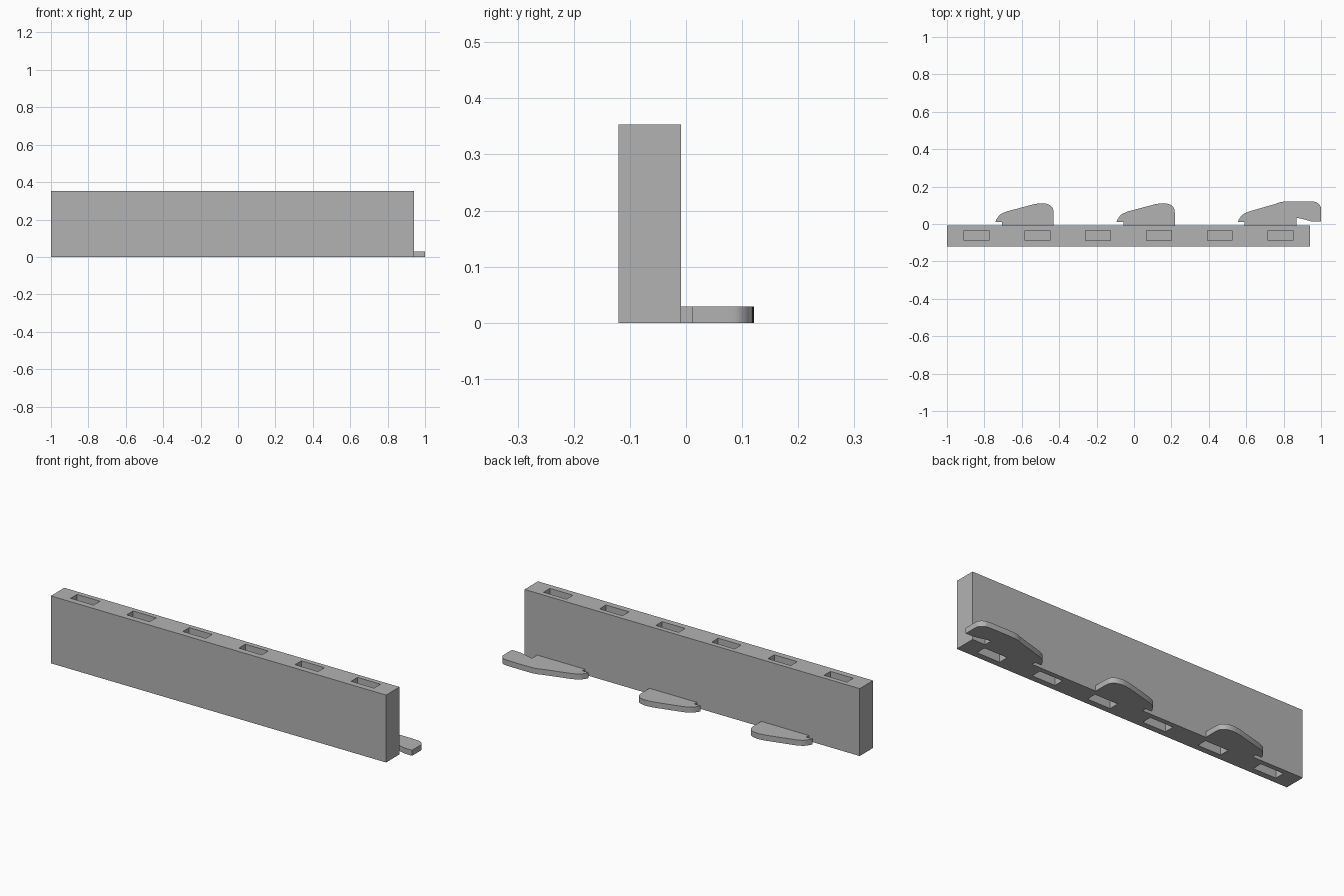
import bpy
import bmesh
from mathutils import Matrix, Vector

if "Cube" in bpy.data.objects:
    bpy.data.objects.remove(bpy.data.objects["Cube"], do_unlink=True)

COLOUR = (0.45, 0.45, 0.45, 1)
grey = bpy.data.materials.new("grey_plastic")
grey.use_nodes = True
grey.diffuse_color = COLOUR
grey.node_tree.nodes["Principled BSDF"].inputs["Base Color"].default_value = COLOUR

BAR_BACK = -0.009
BAR_HEIGHT = 0.353
HOOK_HEIGHT = 0.029


def add_box(bm, low, high):
    low, high = Vector(low), Vector(high)
    place = Matrix.Translation((low + high) / 2) @ Matrix.Diagonal((*(high - low), 1))
    bmesh.ops.create_cube(bm, size=1, matrix=place)


def make_object(name, bm):
    bmesh.ops.recalc_face_normals(bm, faces=bm.faces)
    mesh = bpy.data.meshes.new(name)
    bm.to_mesh(mesh)
    bm.free()
    mesh.materials.append(grey)
    obj = bpy.data.objects.new(name, mesh)
    bpy.context.collection.objects.link(obj)
    return obj


def smooth_path(points, steps=6):
    """Round a list of points into a flowing curve through them."""
    pts = [Vector(p) for p in points]
    pts = [pts[0]] + pts + [pts[-1]]
    path = []
    for a, b, c, d in zip(pts, pts[1:], pts[2:], pts[3:]):
        for i in range(steps):
            t = i / steps
            path.append(b + (c - a) * t / 2
                        + (a * 2 - b * 5 + c * 4 - d) * t * t / 2
                        + (b * 3 - a - c * 3 + d) * t ** 3 / 2)
    return path + [pts[-1]]


def make_hook(name, outline, offset):
    bm = bmesh.new()
    face = bm.faces.new([bm.verts.new((x + offset, y, 0)) for x, y in outline])
    grown = bmesh.ops.extrude_face_region(bm, geom=[face])
    top = [v for v in grown["geom"] if isinstance(v, bmesh.types.BMVert)]
    bmesh.ops.translate(bm, verts=top, vec=(0, 0, HOOK_HEIGHT))
    obj = make_object(name, bm)
    bpy.ops.object.select_all(action="DESELECT")
    obj.select_set(True)
    bpy.context.view_layer.objects.active = obj
    bpy.ops.object.shade_smooth_by_angle(angle=0.6)


# Upright bar
bm = bmesh.new()
add_box(bm, (-1, -0.12, 0), (0.942, BAR_BACK, BAR_HEIGHT))
bar = make_object("bar", bm)

# Blind slots in the top and underside of the bar
bm = bmesh.new()
for i in range(6):
    x = -0.908 + 0.325 * i
    for bottom, top in ((-0.1, 0.12), (BAR_HEIGHT - 0.12, BAR_HEIGHT + 0.1)):
        add_box(bm, (x, -0.088, bottom), (x + 0.133, -0.035, top))
cutter = make_object("slot_cutter", bm)
cutter.hide_render = True
cutter.hide_set(True)
cut = bar.modifiers.new("slots", "BOOLEAN")
cut.operation = "DIFFERENCE"
cut.solver = "EXACT"
cut.object = cutter

# Hook outlines, measured from the tip of the barb
barb = [(0.036, BAR_BACK), (0.036, 0.012), (0, 0.012)]
nose = [(0.004, 0.023), (0.025, 0.05), (0.06, 0.067)]
short_back = smooth_path([(0.207, 0.106), (0.25, 0.111), (0.285, 0.104),
                          (0.306, 0.085), (0.311, 0.06)])
short_hook = barb + smooth_path(nose) + short_back + [(0.311, BAR_BACK)]

long_back = smooth_path([(0.2, 0.107), (0.25, 0.12), (0.395, 0.12),
                         (0.425, 0.112), (0.441, 0.095), (0.444, 0.075)])
claw = smooth_path([(0.395, 0.013), (0.355, 0.024), (0.313, 0.034)])
long_hook = barb + smooth_path(nose) + long_back + [(0.444, 0.012)] + claw + [(0.313, BAR_BACK)]

make_hook("hook_right", short_hook, -0.741)
make_hook("hook_middle", short_hook, -0.093)
make_hook("hook_left_clawed", long_hook, 0.556)
